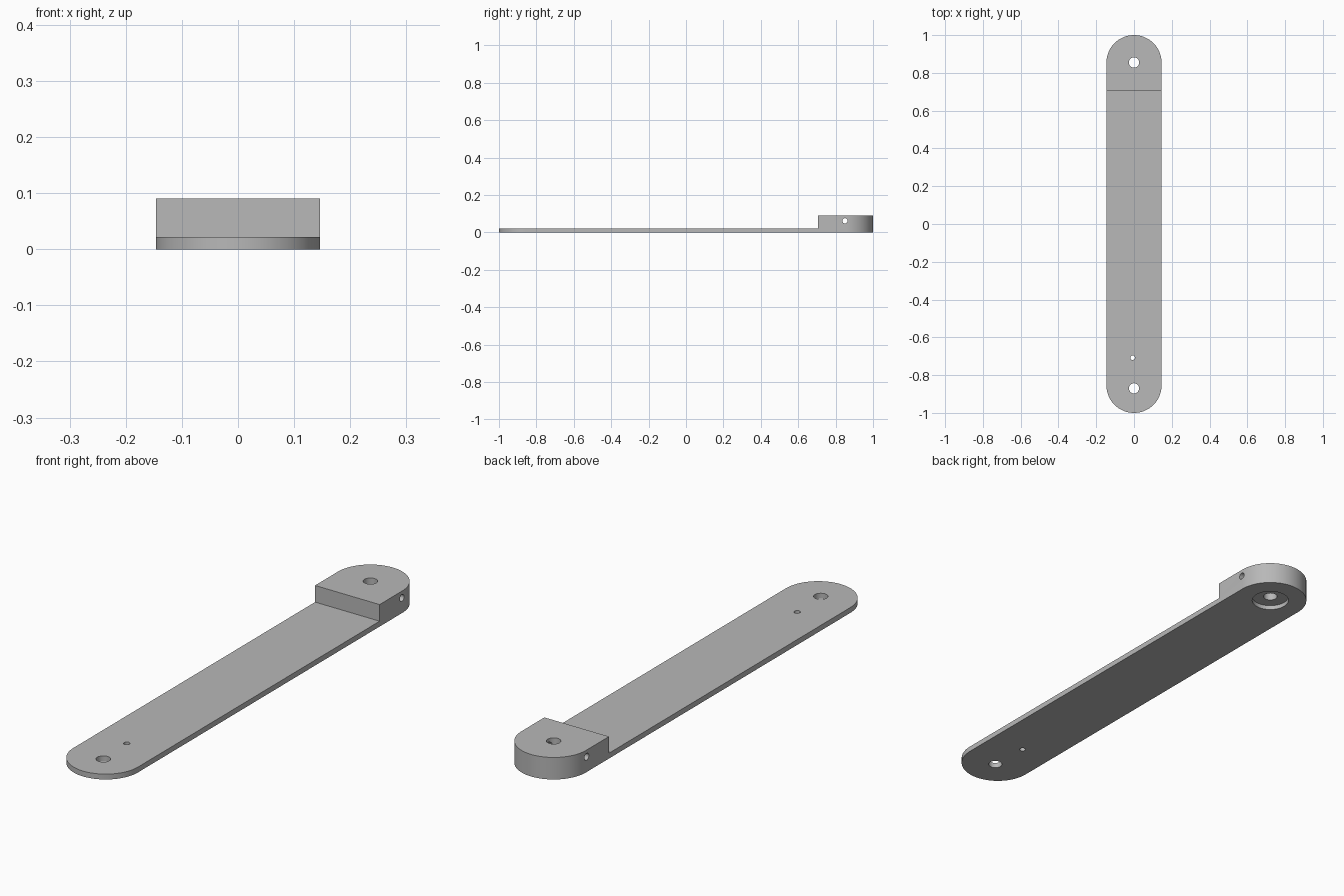
import bpy, bmesh, math
from mathutils import Matrix

cube = bpy.data.objects.get("Cube")
if cube:
    bpy.data.objects.remove(cube, do_unlink=True)

HALF_WIDTH = 0.146
CENTRE = 1 - HALF_WIDTH
HEIGHT = 0.09
PLATE = 0.022
STEP_Y = 0.706

grey = bpy.data.materials.new("plain_grey")
grey.use_nodes = True
colour = (0.48, 0.48, 0.48, 1)
grey.diffuse_color = colour
grey.node_tree.nodes["Principled BSDF"].inputs["Base Color"].default_value = colour


def add_object(name, bm):
    mesh = bpy.data.meshes.new(name)
    bmesh.ops.recalc_face_normals(bm, faces=bm.faces)
    bm.to_mesh(mesh)
    bm.free()
    mesh.materials.append(grey)
    obj = bpy.data.objects.new(name, mesh)
    bpy.context.collection.objects.link(obj)
    return obj


def cylinder(name, radius, depth, location, axis="Z"):
    bm = bmesh.new()
    turn = Matrix.Rotation(math.pi / 2, 4, "Y") if axis == "X" else Matrix()
    bmesh.ops.create_cone(bm, cap_ends=True, segments=48, radius1=radius, radius2=radius,
                          depth=depth, matrix=Matrix.Translation(location) @ turn)
    return add_object(name, bm)


def box(name, size, location):
    bm = bmesh.new()
    bmesh.ops.create_cube(bm, size=1, matrix=Matrix.Translation(location) @ Matrix.Diagonal((*size, 1)))
    return add_object(name, bm)


# Round-ended bar at full height
bm = bmesh.new()
steps = 48
outline = []
for end in (0, 1):
    for i in range(steps + 1):
        a = math.pi * (end + i / steps)
        y = CENTRE * (1 - 2 * end) + HALF_WIDTH * math.sin(a)
        outline.append(bm.verts.new((HALF_WIDTH * math.cos(a), y, 0)))
base = bm.faces.new(outline)
top = bmesh.ops.extrude_face_region(bm, geom=[base])["geom"]
bmesh.ops.translate(bm, vec=(0, 0, HEIGHT), verts=[v for v in top if isinstance(v, bmesh.types.BMVert)])
arm = add_object("stepped_arm", bm)

# Cutters: the step, the holes, the recess below and the cross pin hole
cutters = [
    box("step_cutter", (1, 2, 0.2), (0, STEP_Y - 1, PLATE + 0.1)),
    cylinder("back_hole_cutter", 0.027, 0.4, (0, 0.855, 0)),
    cylinder("front_hole_cutter", 0.027, 0.4, (0, -0.87, 0)),
    cylinder("small_hole_cutter", 0.012, 0.4, (-0.007, -0.708, 0)),
    cylinder("recess_cutter", 0.073, 0.04, (0, 0.855, -0.002)),
    cylinder("pin_hole_cutter", 0.014, 0.4, (0, 0.85, 0.062), "X"),
]
bpy.ops.object.select_all(action="DESELECT")
bpy.context.view_layer.objects.active = arm
arm.select_set(True)
for cutter in cutters:
    cutter.hide_render = True
    cut = arm.modifiers.new(cutter.name, "BOOLEAN")
    cut.operation = "DIFFERENCE"
    cut.solver = "EXACT"
    cut.object = cutter
    bpy.ops.object.modifier_apply(modifier=cut.name)
    bpy.data.objects.remove(cutter, do_unlink=True)

bpy.ops.object.shade_smooth_by_angle(angle=math.radians(30))
